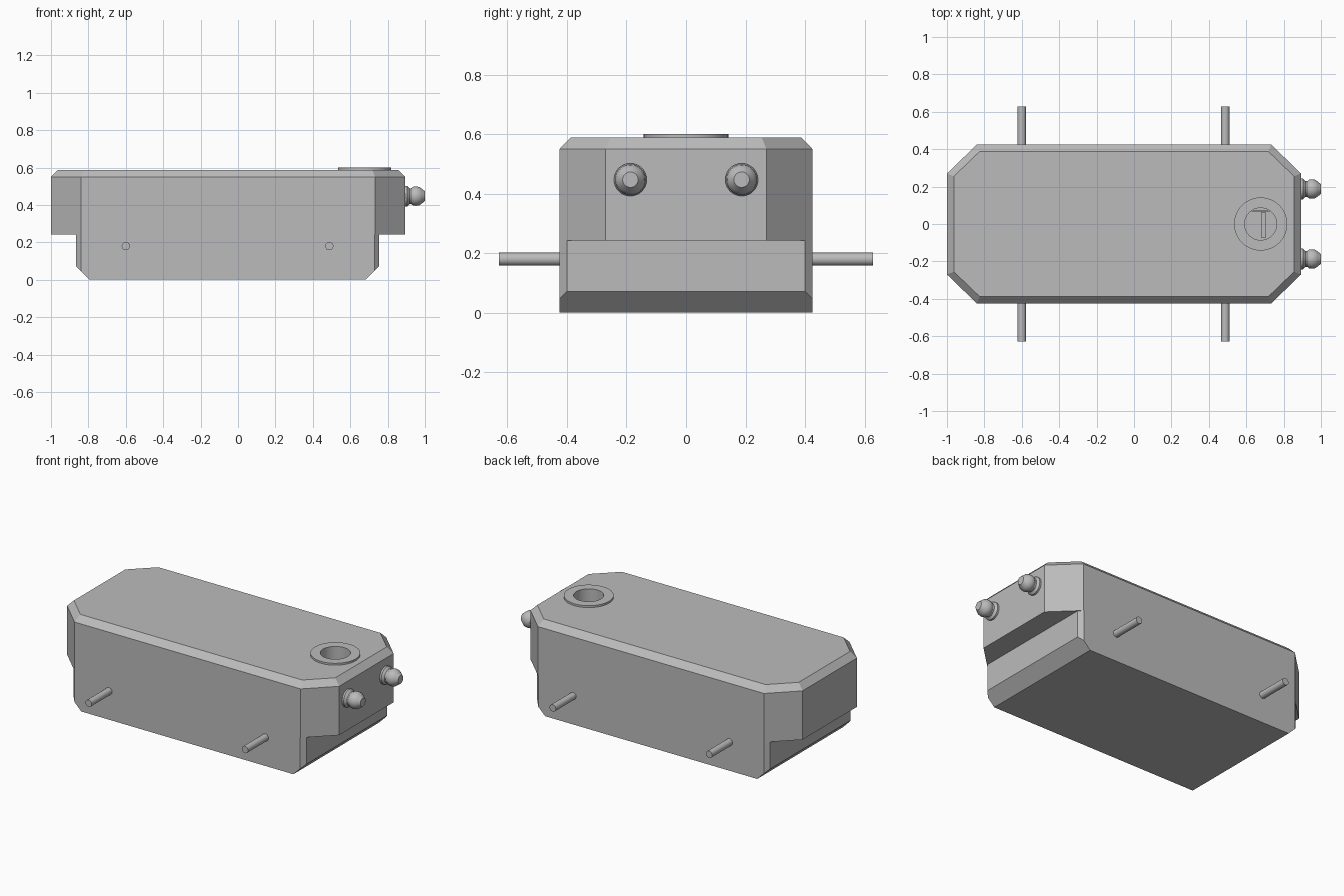
import bpy, bmesh, math
from mathutils import Matrix, Vector

if "Cube" in bpy.data.objects:
    bpy.data.objects.remove(bpy.data.objects["Cube"], do_unlink=True)

grey = bpy.data.materials.new("plain_grey")
grey.use_nodes = True
grey.diffuse_color = (0.5, 0.5, 0.5, 1)
grey.node_tree.nodes["Principled BSDF"].inputs["Base Color"].default_value = (0.5, 0.5, 0.5, 1)


def finish(name, bm, smooth=False):
    bmesh.ops.recalc_face_normals(bm, faces=bm.faces[:])
    mesh = bpy.data.meshes.new(name)
    bm.to_mesh(mesh)
    bm.free()
    mesh.materials.append(grey)
    ob = bpy.data.objects.new(name, mesh)
    bpy.context.collection.objects.link(ob)
    bpy.ops.object.select_all(action="DESELECT")
    ob.select_set(True)
    bpy.context.view_layer.objects.active = ob
    if smooth:
        bpy.ops.object.shade_smooth_by_angle(angle=math.radians(35))
    return ob


def octagon(x0, x1, y, cx, cy):
    """Rectangle outline with its four corners cut off."""
    return [(x0 + cx, -y), (x1 - cx, -y), (x1, cy - y), (x1, y - cy),
            (x1 - cx, y), (x0 + cx, y), (x0, y - cy), (x0, cy - y)]


def loft(sections):
    """Closed solid through (outline, height) sections."""
    bm = bmesh.new()
    rings = [[bm.verts.new((x, y, z)) for x, y in pts] for pts, z in sections]
    for a, b in zip(rings, rings[1:]):
        for i in range(len(a)):
            j = (i + 1) % len(a)
            bm.faces.new((a[i], a[j], b[j], b[i]))
    bm.faces.new(rings[0])
    bm.faces.new(rings[-1])
    return bm


def lathe(name, profile, matrix, steps=32):
    """Revolve (radius, height) points about the local z axis."""
    bm = bmesh.new()
    vs = [bm.verts.new((r, 0, z)) for r, z in profile]
    edges = [bm.edges.new(p) for p in zip(vs, vs[1:])]
    bmesh.ops.spin(bm, geom=vs + edges, cent=(0, 0, 0), axis=(0, 0, 1),
                   angle=math.tau, steps=steps)
    bmesh.ops.remove_doubles(bm, verts=bm.verts[:], dist=0.0005)
    bm.transform(matrix)
    return finish(name, bm, True)


def box(name, size, centre):
    bm = bmesh.new()
    bmesh.ops.create_cube(bm, size=1)
    bm.transform(Matrix.Translation(centre) @ Matrix.Diagonal((*size, 1)))
    return finish(name, bm)


# Upper body with bevelled lid edge
outline = octagon(-1, 0.893, 0.425, 0.16, 0.155)
lid = octagon(-0.963, 0.856, 0.388, 0.138, 0.133)
upper = finish("upper_body", loft([(outline, 0.243), (outline, 0.55), (lid, 0.588)]))

# Lower body, its two ends sloped at the bottom
base = octagon(-0.865, 0.755, 0.425, 0.025, 0.025)
bm = loft([(base, 0), (base, 0.243)])
for x, side in ((0.755, 1), (-0.865, -1)):
    cut = bmesh.ops.bisect_plane(bm, geom=bm.verts[:] + bm.edges[:] + bm.faces[:],
                                 plane_co=(x, 0, 0.072), plane_no=Vector((side, 0, -1)),
                                 clear_outer=True)
    rim = [e for e in cut["geom_cut"] if isinstance(e, bmesh.types.BMEdge)]
    bmesh.ops.holes_fill(bm, edges=rim)
finish("lower_body", bm)

# Filler opening cut in the lid
well = Matrix.Translation((0.677, 0, 0))
cutter = lathe("well_cutter", [(0, 0.35), (0.09, 0.35), (0.09, 0.7), (0, 0.7)], well, 48)
cutter.hide_render = True
mod = upper.modifiers.new("well", "BOOLEAN")
mod.operation = "DIFFERENCE"
mod.solver = "EXACT"
mod.object = cutter
bpy.context.view_layer.objects.active = upper
bpy.ops.object.modifier_apply(modifier="well")
bpy.data.objects.remove(cutter, do_unlink=True)
lathe("filler_ring_and_well", [(0.142, 0.58), (0.142, 0.6), (0.086, 0.6),
                               (0.086, 0.352), (0, 0.352)], well, 48)
box("well_tab", (0.022, 0.14, 0.06), (0.692, -0.005, 0.38))
box("well_bar", (0.1, 0.008, 0.06), (0.677, 0.07, 0.38))

# Hose connectors on the end wall
nozzle = [(0, 0), (0.055, 0), (0.055, 0.012), (0.042, 0.025), (0.042, 0.034),
          (0.05, 0.045), (0.052, 0.06), (0.049, 0.078), (0.04, 0.09),
          (0.026, 0.108), (0, 0.108)]
for label, y in (("left", 0.187), ("right", -0.187)):
    place = Matrix.Translation((0.892, y, 0.447)) @ Matrix.Rotation(math.pi / 2, 4, "Y")
    lathe("connector_" + ("back" if y > 0 else "front"), nozzle, place)

# Cross rods through the lower body
for label, x in (("left", 0.488), ("right", -0.6)):
    place = Matrix.Translation((x, 0, 0.18)) @ Matrix.Rotation(math.pi / 2, 4, "X")
    lathe(label + "_rod", [(0, -0.628), (0.022, -0.628), (0.022, 0.628), (0, 0.628)], place, 24)
